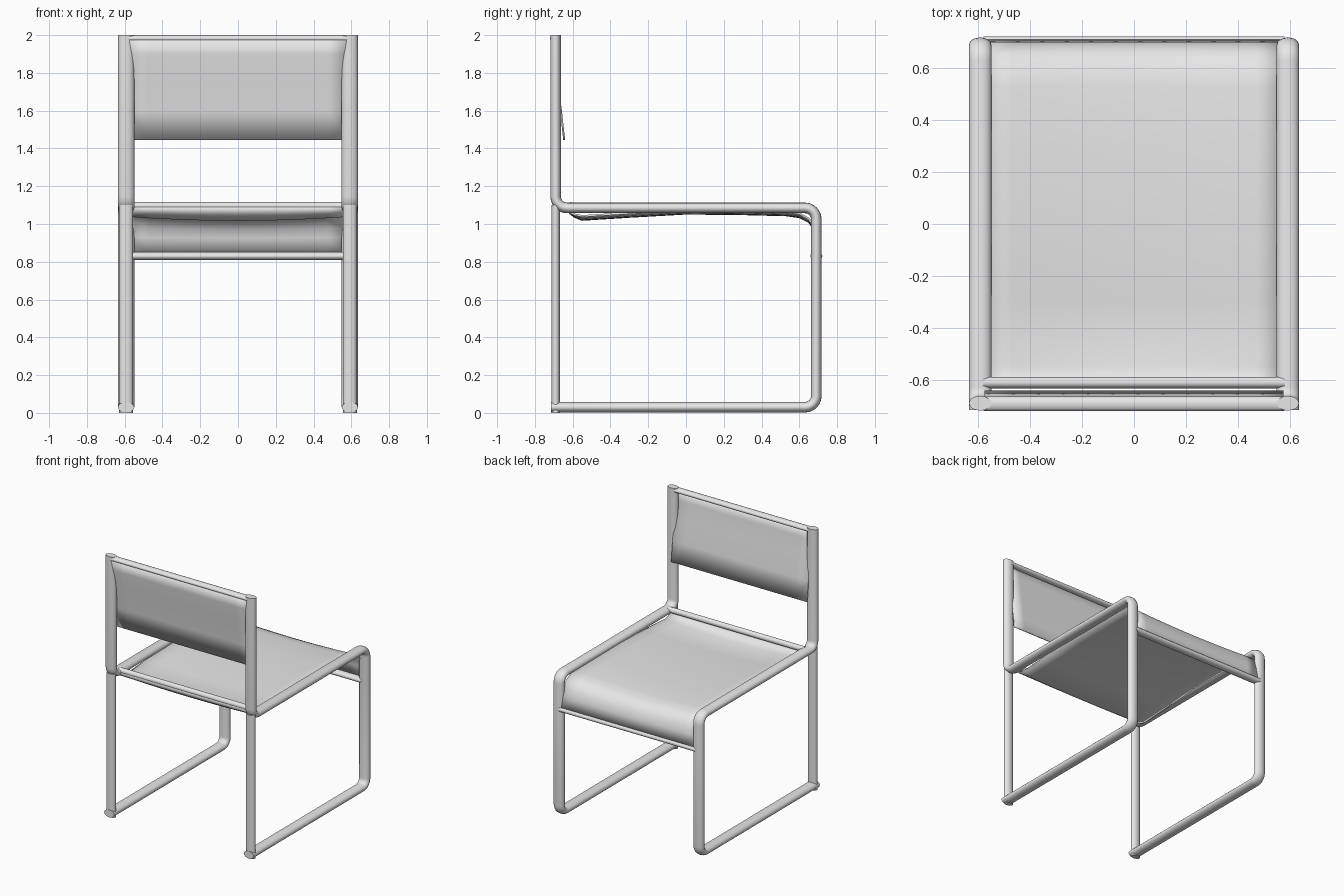
import bpy, bmesh, math
from mathutils import Vector

cube = bpy.data.objects.get("Cube")
if cube:
    bpy.data.objects.remove(cube, do_unlink=True)

grey = bpy.data.materials.new("light_grey")
grey.use_nodes = True
grey.diffuse_color = (0.8, 0.8, 0.8, 1)
grey.node_tree.nodes["Principled BSDF"].inputs["Base Color"].default_value = (0.8, 0.8, 0.8, 1)

SIDES = 16
POST_X = 0.592   # distance of the side frames from the middle


def finish(name, bm, angle=40):
    bmesh.ops.recalc_face_normals(bm, faces=bm.faces[:])
    mesh = bpy.data.meshes.new(name)
    bm.to_mesh(mesh)
    bm.free()
    mesh.materials.append(grey)
    obj = bpy.data.objects.new(name, mesh)
    bpy.context.collection.objects.link(obj)
    bpy.ops.object.select_all(action="DESELECT")
    obj.select_set(True)
    bpy.context.view_layer.objects.active = obj
    bpy.ops.object.shade_smooth_by_angle(angle=math.radians(angle))
    return obj


def rounded(corners, radius, steps=6):
    """Path in (y, z) with every inner corner replaced by a quarter arc."""
    pts = [Vector(c) for c in corners]
    path = [pts[0]]
    for a, b, c in zip(pts, pts[1:], pts[2:]):
        u, v = (a - b).normalized(), (c - b).normalized()
        centre = b + (u + v) * radius
        for i in range(steps + 1):
            t = i / steps * math.pi / 2
            path.append(centre - v * radius * math.cos(t) - u * radius * math.sin(t))
    return path + [pts[-1]]


def tube(name, path, x, rx, r):
    """Sweep an oval along a path in the side plane."""
    bm = bmesh.new()
    rings = []
    for i, p in enumerate(path):
        ahead = path[min(i + 1, len(path) - 1)] - p
        behind = p - path[max(i - 1, 0)]
        d = (ahead.normalized() + behind.normalized()).normalized()
        n = Vector((-d.y, d.x))
        ring = []
        for k in range(SIDES):
            t = 2 * math.pi * k / SIDES
            q = p + n * r * math.sin(t)
            ring.append(bm.verts.new((x + rx * math.cos(t), q.x, q.y)))
        rings.append(ring)
    for a, b in zip(rings, rings[1:]):
        for k in range(SIDES):
            j = (k + 1) % SIDES
            bm.faces.new((a[k], a[j], b[j], b[k]))
    bm.faces.new(rings[0])
    bm.faces.new(rings[-1])
    return finish(name, bm)


def crossbar(name, y, z, ry, rz, half=0.58):
    bm = bmesh.new()
    bmesh.ops.create_cone(bm, cap_ends=True, segments=SIDES, radius1=1, radius2=1, depth=2)
    for v in bm.verts:
        a, b, c = v.co
        v.co = (c * half, y + a * ry, z + b * rz)
    return finish(name, bm)


def sheet(name, profile, half, cols=12):
    """Cloth panel: rows of (y, z, sag), sagging towards the middle."""
    bm = bmesh.new()
    rows = []
    for y, z, sag in profile:
        row = []
        for i in range(cols + 1):
            s = 2 * i / cols - 1
            row.append(bm.verts.new((s * half, y, z - sag * (1 - s * s))))
        rows.append(row)
    for a, b in zip(rows, rows[1:]):
        for i in range(cols):
            bm.faces.new((a[i], a[i + 1], b[i + 1], b[i]))
    obj = finish(name, bm)
    mod = obj.modifiers.new("thickness", "SOLIDIFY")
    mod.thickness = 0.01
    mod.offset = 0
    return obj


# Side frames: back post, seat rail, front leg and floor runner in one bent tube
for side, sx in (("left", 1), ("right", -1)):
    upper = rounded([(-0.69, 2.0), (-0.69, 1.085), (0.69, 1.085), (0.69, 0.03), (-0.715, 0.03)], 0.06)
    tube(side + "_frame", upper, sx * POST_X, 0.043, 0.028)
    tube(side + "_rear_leg", [Vector((-0.69, 0.0)), Vector((-0.69, 1.1))], sx * POST_X, 0.037, 0.023)

# Crossbars
crossbar("top_bar", -0.692, 1.982, 0.028, 0.018)
crossbar("seat_rear_bar", -0.61, 1.095, 0.021, 0.021)
crossbar("seat_front_bar", 0.69, 0.83, 0.032, 0.021)

# Seat panel: dips behind the rear bar and rolls over the front edge
sheet("seat", [
    (-0.628, 1.09, 0), (-0.615, 1.062, 0.005), (-0.59, 1.05, 0.012),
    (-0.55, 1.042, 0.02), (-0.3, 1.058, 0.02), (0, 1.075, 0.02),
    (0.3, 1.072, 0.02), (0.53, 1.066, 0.02), (0.6, 1.056, 0.02),
    (0.65, 1.028, 0.017), (0.68, 0.985, 0.012), (0.695, 0.93, 0.005),
    (0.705, 0.84, 0)], 0.565)

# Backrest panel: hangs from the top bar and leans forward at the bottom
sheet("backrest", [
    (-0.712, 1.985, 0), (-0.705, 1.9, 0), (-0.687, 1.78, 0),
    (-0.662, 1.6, 0), (-0.645, 1.445, 0)], 0.575)
